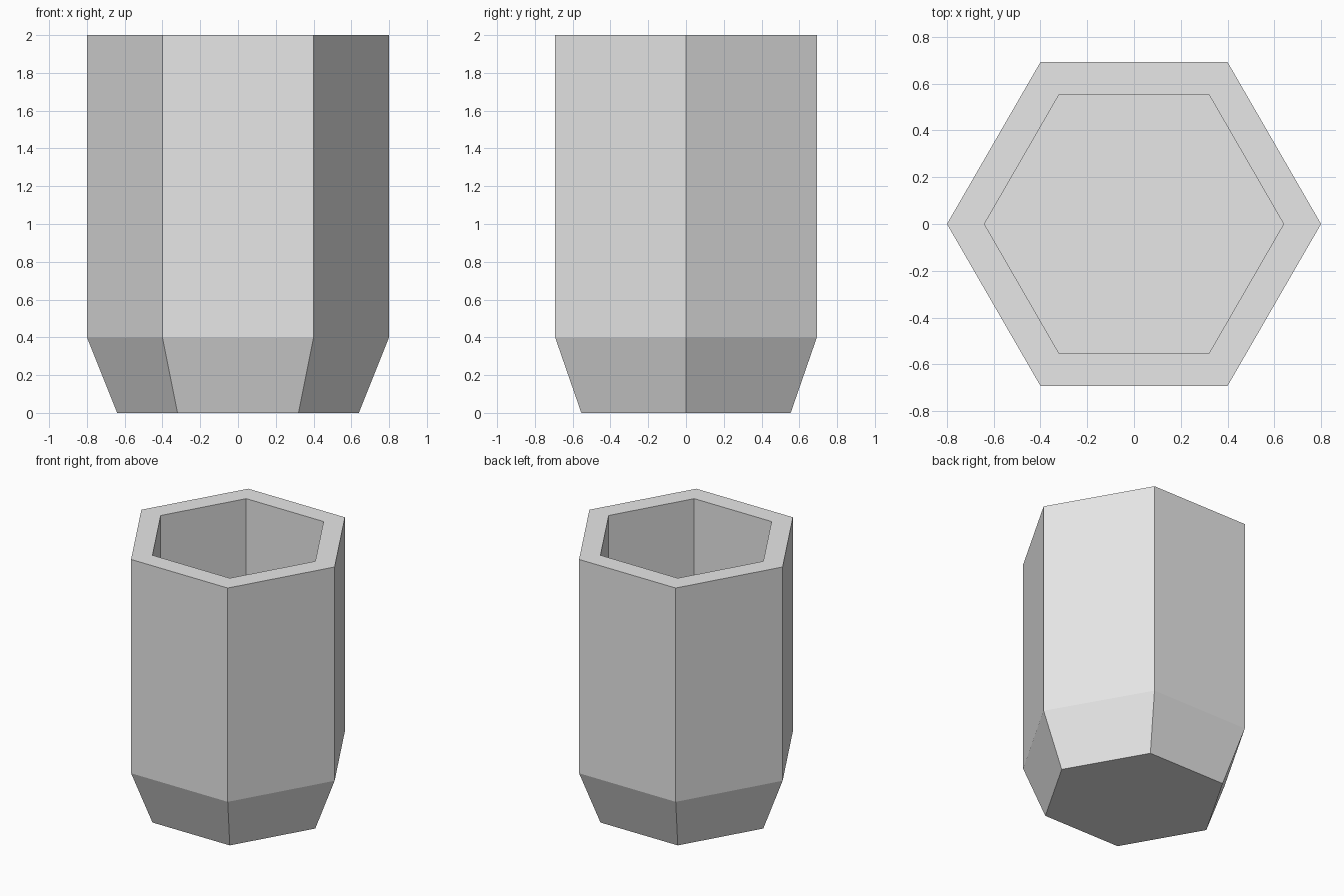
import bpy, bmesh, math

cube = bpy.data.objects.get("Cube")
if cube:
    bpy.data.objects.remove(cube, do_unlink=True)

SIDES = 6
OUTER, INNER = 0.8, 0.64
HEIGHT, TAPER_TOP, FLOOR = 2.0, 0.4, 0.4

# Plain grey material
grey = bpy.data.materials.new("light_grey")
grey.use_nodes = True
colour = (0.8, 0.8, 0.8, 1)
grey.diffuse_color = colour
grey.node_tree.nodes["Principled BSDF"].inputs["Base Color"].default_value = colour

bm = bmesh.new()


def ring(radius, z):
    """One horizontal hexagon of vertices with corners on the x axis."""
    angles = [math.tau * i / SIDES for i in range(SIDES)]
    return [bm.verts.new((radius * math.cos(a), radius * math.sin(a), z)) for a in angles]


# Profile from the base, up the outside, over the rim and down the inside
profile = [(INNER, 0), (OUTER, TAPER_TOP), (OUTER, HEIGHT), (INNER, HEIGHT), (INNER, FLOOR)]
rings = [ring(r, z) for r, z in profile]
for low, high in zip(rings, rings[1:]):
    for i in range(SIDES):
        j = (i + 1) % SIDES
        bm.faces.new((low[i], low[j], high[j], high[i]))

# Underside and inside floor
bm.faces.new(rings[0][::-1])
bm.faces.new(rings[-1])
bmesh.ops.recalc_face_normals(bm, faces=bm.faces[:])

mesh = bpy.data.meshes.new("hexagonal_cup")
bm.to_mesh(mesh)
bm.free()
mesh.materials.append(grey)
cup = bpy.data.objects.new("hexagonal_cup", mesh)
bpy.context.collection.objects.link(cup)
